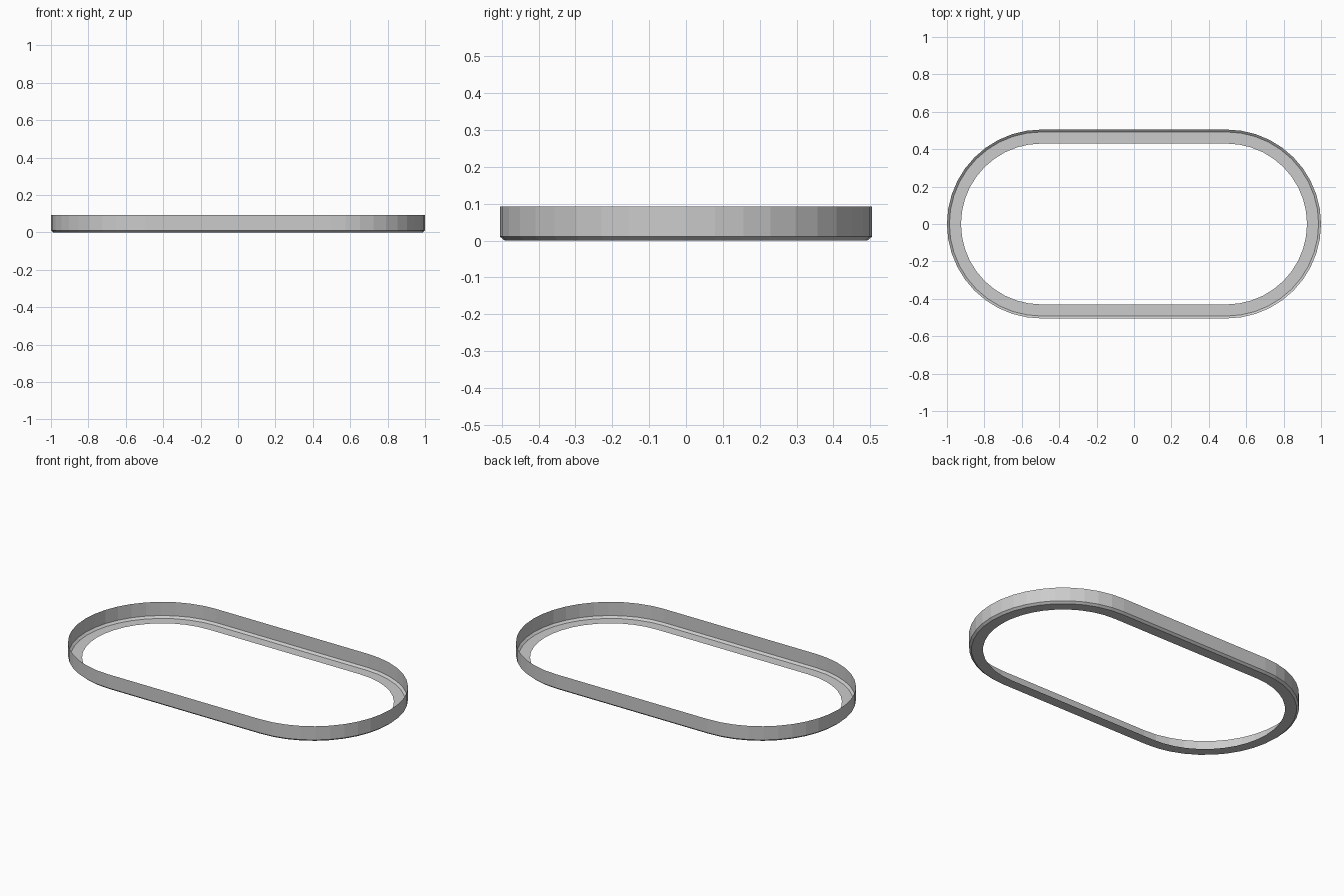
import bpy, bmesh
from math import sin, cos, pi

if "Cube" in bpy.data.objects:
    bpy.data.objects.remove(bpy.data.objects["Cube"])

RADIUS = 0.505      # outer radius of the rounded ends
HALF = 1 - RADIUS   # half the straight run
SEGS = 20           # facets per rounded end

# Thin-sheet cross-section: (inset from outer edge, height)
PROFILE = [(0.075, 0), (0.013, 0), (0, 0.011), (0, 0.092)]


def stadium(bm, inset, z):
    """Ring of vertices round a stadium outline."""
    r = RADIUS - inset
    ring = []
    for side in (1, -1):
        for i in range(SEGS + 1):
            a = -pi / 2 + pi * i / SEGS
            ring.append(bm.verts.new((side * (HALF + r * cos(a)), side * r * sin(a), z)))
    return ring


# Rim: inward flange, chamfered corner and upright wall
bm = bmesh.new()
rings = [stadium(bm, d, z) for d, z in PROFILE]
n = len(rings[0])
for low, high in zip(rings, rings[1:]):
    for i in range(n):
        j = (i + 1) % n
        bm.faces.new((low[i], low[j], high[j], high[i]))

mesh = bpy.data.meshes.new("oval_rim")
bm.to_mesh(mesh)
bm.free()
rim = bpy.data.objects.new("oval_rim", mesh)
bpy.context.collection.objects.link(rim)
